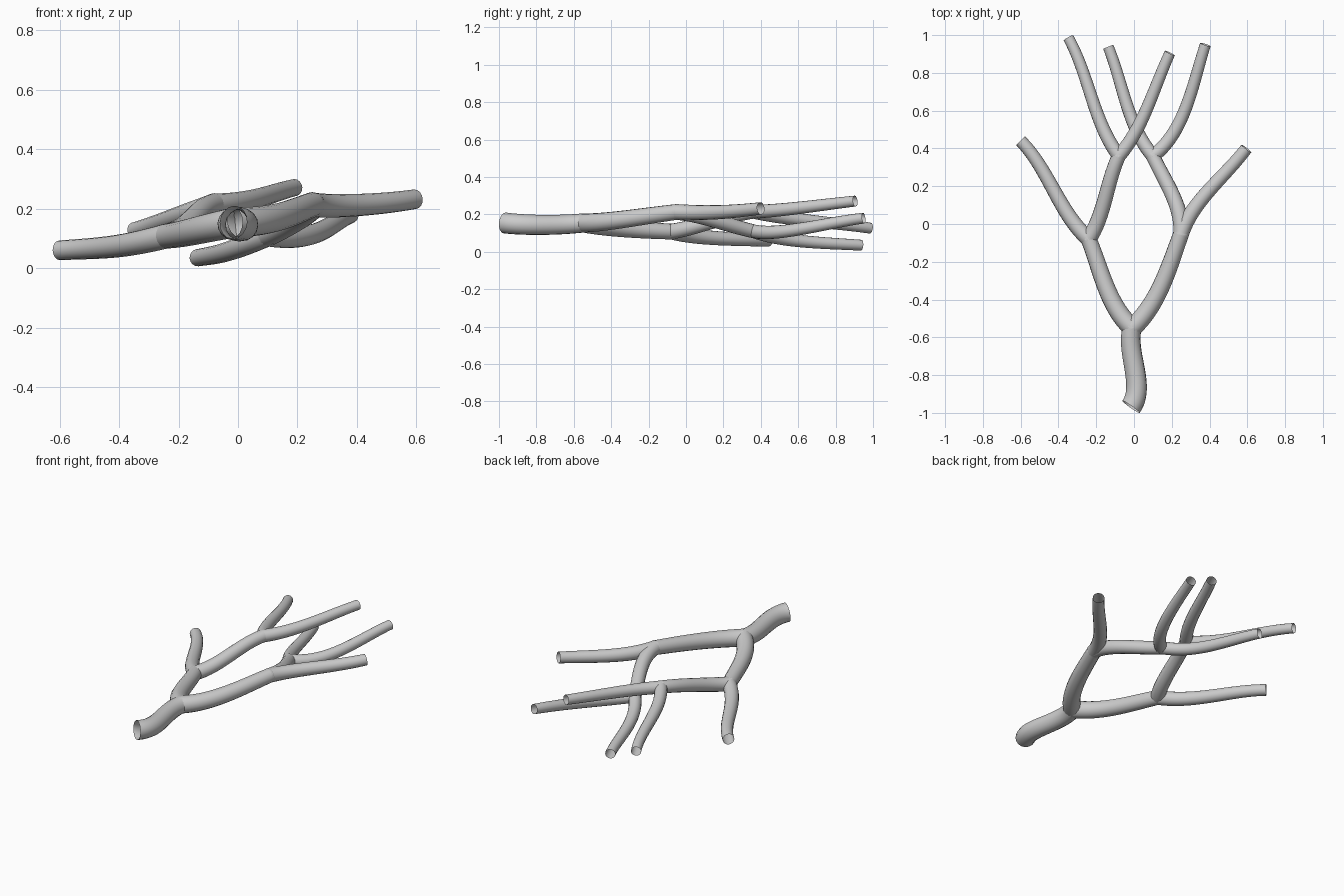
import bpy
import math
from mathutils import Vector

cube = bpy.data.objects.get("Cube")
if cube:
    bpy.data.objects.remove(cube, do_unlink=True)

grey = bpy.data.materials.new("plain grey")
grey.use_nodes = True
COLOUR = (0.6, 0.6, 0.6, 1)
grey.diffuse_color = COLOUR
grey.node_tree.nodes["Principled BSDF"].inputs["Base Color"].default_value = COLOUR

# How far each tube starts inside the one before it
TUCK = 0.01


def heading(degrees, rise):
    """Direction measured from the back (+y) towards the left (+x), with an upward slope."""
    angle = math.radians(degrees)
    return Vector((math.sin(angle), math.cos(angle), rise))


def tube(name, base, tip, leave, arrive, thick, thin):
    """Open, tapered tube that leaves its base and reaches its tip at given headings."""
    base, tip = Vector(base), Vector(tip)
    reach = (tip - base).length / 3
    leave, arrive = heading(*leave), heading(*arrive)
    curve = bpy.data.curves.new(name, "CURVE")
    curve.dimensions = "3D"
    curve.bevel_depth = 1
    curve.bevel_resolution = 6
    curve.resolution_u = 24
    curve.use_fill_caps = False
    curve.materials.append(grey)
    spline = curve.splines.new("BEZIER")
    spline.bezier_points.add(1)
    ends = ((base - leave * TUCK, leave, thick), (tip, arrive, thin))
    for point, (place, direction, radius) in zip(spline.bezier_points, ends):
        point.handle_left_type = point.handle_right_type = "FREE"
        point.co = place
        point.handle_left = place - direction * reach
        point.handle_right = place + direction * reach
        point.radius = radius
    obj = bpy.data.objects.new(name, curve)
    bpy.context.collection.objects.link(obj)
    bpy.ops.object.select_all(action="DESELECT")
    obj.select_set(True)
    bpy.context.view_layer.objects.active = obj
    bpy.ops.object.convert(target="MESH")
    bpy.ops.object.shade_smooth_by_angle(angle=math.radians(50))


# Tube radii, from the thickest to the thinnest
TRUNK, LIMB, BRANCH, STEM, TIP, TWIG = 0.056, 0.051, 0.042, 0.037, 0.033, 0.029

# Places where the tubes divide
main_fork = (-0.01, -0.55, 0.154)
left_fork = (0.25, -0.05, 0.213)
right_fork = (-0.24, -0.08, 0.108)
left_inner_fork = (0.1, 0.36, 0.11)
right_inner_fork = (-0.08, 0.36, 0.214)

# Trunk and main limbs
tube("trunk", (-0.01, -0.96, 0.153), main_fork, (35, -0.1), (15, 0.1), TRUNK, LIMB)
tube("left_limb", main_fork, left_fork, (50, 0), (20, 0.12), LIMB, BRANCH)
tube("right_limb", main_fork, right_fork, (-50, -0.15), (-22, -0.04), LIMB, BRANCH)

# Outer branches
tube("left_outer_branch", left_fork, (0.595, 0.4, 0.232),
     (18, -0.05), (37, 0.1), BRANCH, TIP)
tube("right_outer_branch", right_fork, (-0.6, 0.44, 0.06),
     (-50, -0.2), (-45, -0.04), BRANCH, TIP)

# Inner branches
tube("left_inner_branch", left_fork, left_inner_fork,
     (5, -0.1), (-25, -0.2), BRANCH, STEM)
tube("right_inner_branch", right_fork, right_inner_fork,
     (35, 0.1), (25, 0.12), BRANCH, STEM)

# Twigs at the ends of the inner branches
tube("left_outer_twig", left_inner_fork, (0.378, 0.95, 0.18),
     (55, -0.15), (18, 0.12), STEM, TWIG)
tube("left_inner_twig", left_inner_fork, (-0.136, 0.937, 0.035),
     (-42, -0.3), (-22, -0.06), STEM, TWIG)
tube("right_outer_twig", right_inner_fork, (-0.347, 0.985, 0.126),
     (-38, -0.2), (-29, -0.14), STEM, TWIG)
tube("right_inner_twig", right_inner_fork, (0.19, 0.905, 0.271),
     (42, 0.02), (25, 0.1), STEM, TWIG)
